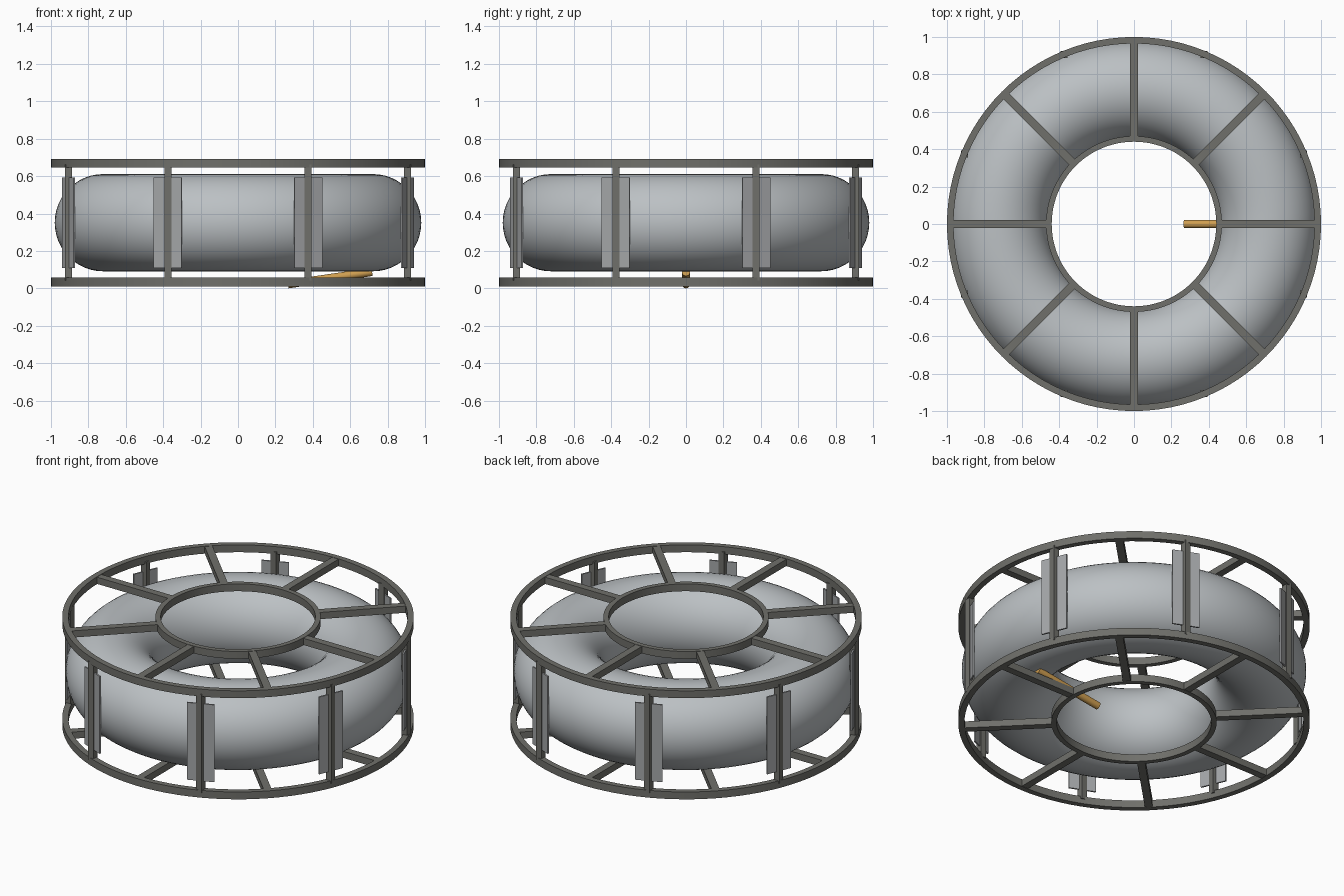
import bpy, bmesh
from math import pi, cos, sin, radians
from mathutils import Vector, Matrix

cube = bpy.data.objects.get("Cube")
if cube:
    bpy.data.objects.remove(cube, do_unlink=True)


def material(name, rgb):
    m = bpy.data.materials.new(name)
    m.use_nodes = True
    m.diffuse_color = (*rgb, 1)
    bsdf = next(n for n in m.node_tree.nodes if n.type == 'BSDF_PRINCIPLED')
    bsdf.inputs["Base Color"].default_value = (*rgb, 1)
    return m


HULL = material("pale grey hull", (0.50, 0.53, 0.55))
FRAME = material("dark grey frame", (0.16, 0.16, 0.145))
PANEL = material("mid grey panel", (0.37, 0.38, 0.39))
ORANGE = material("orange", (0.62, 0.34, 0.08))


def finish(name, bm, mat, smooth=None):
    bmesh.ops.recalc_face_normals(bm, faces=bm.faces)
    mesh = bpy.data.meshes.new(name)
    bm.to_mesh(mesh)
    bm.free()
    mesh.materials.append(mat)
    ob = bpy.data.objects.new(name, mesh)
    bpy.context.collection.objects.link(ob)
    if smooth:
        bpy.ops.object.select_all(action='DESELECT')
        ob.select_set(True)
        bpy.context.view_layer.objects.active = ob
        bpy.ops.object.shade_smooth_by_angle(angle=radians(smooth))
    return ob


def lathe(name, profile, mat, segments=96):
    """Revolve a closed (radius, z) profile around the z axis."""
    bm = bmesh.new()
    loops = []
    for i in range(segments):
        a = 2 * pi * i / segments
        loops.append([bm.verts.new((r * cos(a), r * sin(a), z)) for r, z in profile])
    n = len(profile)
    for i in range(segments):
        p, q = loops[i], loops[(i + 1) % segments]
        for j in range(n):
            k = (j + 1) % n
            bm.faces.new((p[j], q[j], q[k], p[k]))
    return finish(name, bm, mat, 35)


def box(name, centre, size, mat, turn=0):
    bm = bmesh.new()
    bmesh.ops.create_cube(bm, size=1, matrix=Matrix.Diagonal((*size, 1)))
    ob = finish(name, bm, mat)
    ob.location = centre
    ob.rotation_euler.z = turn
    return ob


# Ring-shaped hull
MID = 0.351
tube = [(0.72 + 0.26 * cos(2 * pi * i / 48), MID + 0.26 * sin(2 * pi * i / 48))
        for i in range(48)]
lathe("ring_hull", tube, HULL)

# Upper and lower wheels: outer rim, inner rim and eight spokes
BAR = 0.046
for level, z in (("lower", 0.034), ("upper", 0.669)):
    for part, r0, r1 in (("outer_rim", 0.965, 1.0), ("inner_rim", 0.44, 0.47)):
        lo, hi = z - BAR / 2, z + BAR / 2
        lathe(f"{level}_{part}", [(r0, lo), (r1, lo), (r1, hi), (r0, hi)], FRAME)
    for i in range(8):
        a = i * pi / 4
        box(f"{level}_spoke_{i + 1}", (0.715 * cos(a), 0.715 * sin(a), z),
            (0.52, 0.045, BAR - 0.004), FRAME, a)

# Posts joining the wheels, each carrying a thin panel
for i in range(8):
    a = (i + 0.5) * pi / 4
    x, y = 0.98 * cos(a), 0.98 * sin(a)
    box(f"post_{i + 1}", (x, y, MID), (0.038, 0.038, 0.62), FRAME)
    box(f"panel_{i + 1}", (x, y, MID), (0.0095, 0.16, 0.485), PANEL, a)

# Slanted boom under the hull
start, end = Vector((0.268, 0, 0.022)), Vector((0.717, 0, 0.088))
axis = end - start
bm = bmesh.new()
bmesh.ops.create_cone(bm, cap_ends=True, segments=24, radius1=0.022, radius2=0.022,
                      depth=axis.length)
boom = finish("boom", bm, ORANGE, 35)
boom.location = (start + end) / 2
boom.rotation_euler = axis.to_track_quat('Z', 'Y').to_euler()
